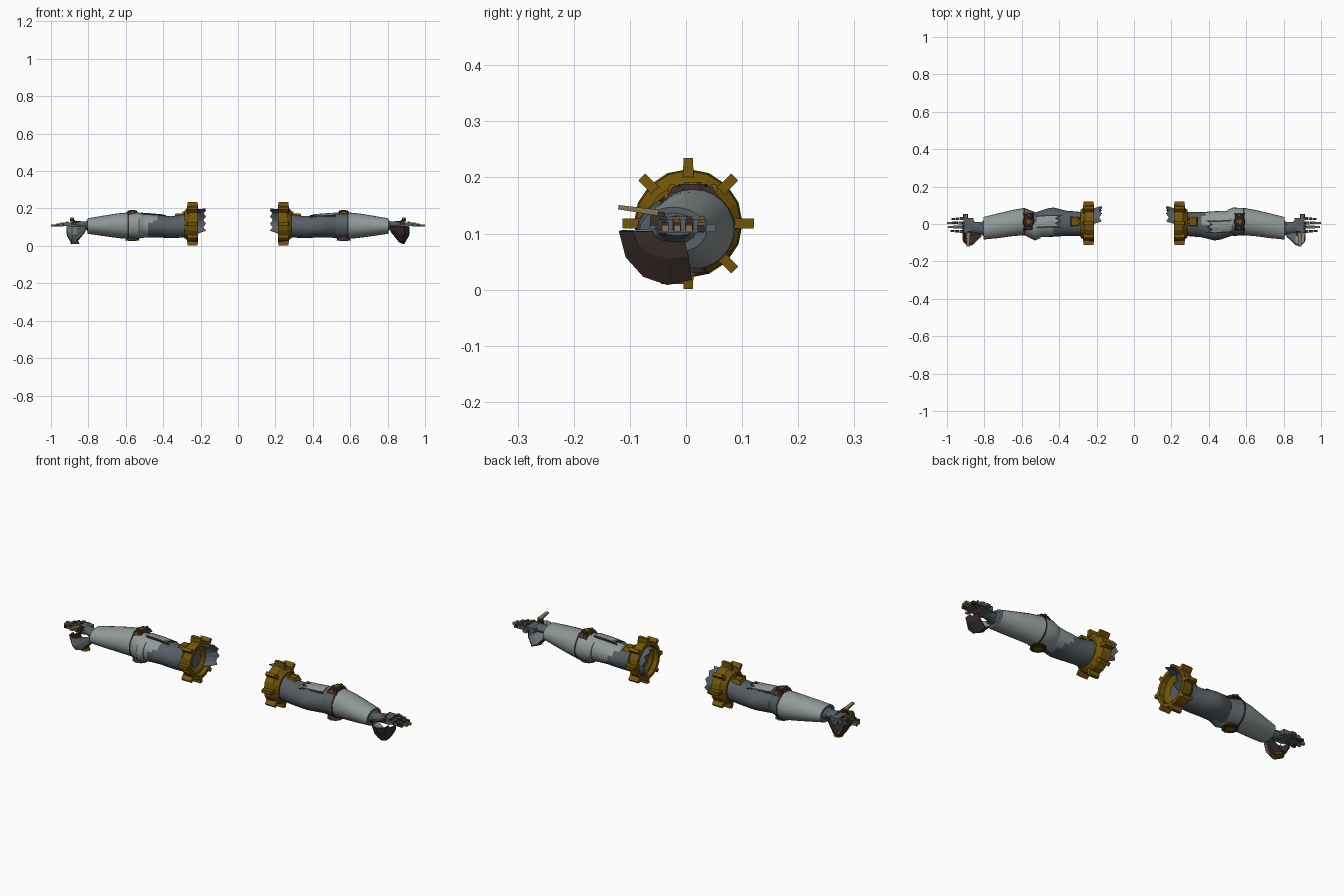
import bpy, bmesh, math
from mathutils import Vector, Matrix

cube = bpy.data.objects.get("Cube")
if cube:
    bpy.data.objects.remove(cube)


def material(name, rgb):
    m = bpy.data.materials.new(name)
    m.use_nodes = True
    m.diffuse_color = (*rgb, 1)
    m.node_tree.nodes["Principled BSDF"].inputs["Base Color"].default_value = (*rgb, 1)
    return m


LIGHT = material("pale_grey", (0.27, 0.32, 0.31))
SLATE = material("slate", (0.095, 0.115, 0.13))
GOLD = material("old_gold", (0.17, 0.092, 0.002))
BROWN = material("dark_brown", (0.04, 0.026, 0.023))
TAN = material("tan", (0.26, 0.17, 0.08))


def finish(name, bm, mats, side, rule=None, smooth=False):
    """Flip to the given side, paint by rule and link."""
    for v in bm.verts:
        v.co.x *= side
    bmesh.ops.recalc_face_normals(bm, faces=bm.faces[:])
    for f in bm.faces:
        f.smooth = smooth
        if rule:
            f.material_index = rule(f.calc_center_median())
    me = bpy.data.meshes.new(name)
    bm.to_mesh(me)
    bm.free()
    for m in mats:
        me.materials.append(m)
    ob = bpy.data.objects.new(("left_" if side > 0 else "right_") + name, me)
    bpy.context.collection.objects.link(ob)
    if smooth:
        bpy.ops.object.select_all(action="DESELECT")
        ob.select_set(True)
        bpy.context.view_layer.objects.active = ob
        bpy.ops.object.shade_smooth_by_angle(angle=math.radians(35))
    return ob


def loft(name, sections, mats, side, sides=24, rule=None, smooth=True, closed=False):
    """Elliptical sections (x, y, z, half y, half z) joined along the arm."""
    bm = bmesh.new()
    rings = []
    for x, y, z, ry, rz in sections:
        angles = [math.tau * i / sides for i in range(sides)]
        rings.append([bm.verts.new((x, y + ry * math.cos(a), z + rz * math.sin(a))) for a in angles])
    pairs = list(zip(rings, rings[1:]))
    if closed:
        pairs.append((rings[-1], rings[0]))
    for a, b in pairs:
        for i in range(sides):
            j = (i + 1) % sides
            bm.faces.new((a[i], a[j], b[j], b[i]))
    if not closed:
        bm.faces.new(rings[0])
        bm.faces.new(rings[-1])
    return finish(name, bm, mats, side, rule, smooth)


def box(bm, centre, size, taper=1.0, rot=None):
    """Block whose outer (+z local) end is tapered."""
    vs = bmesh.ops.create_cube(bm, size=1)["verts"]
    for v in vs:
        k = taper if v.co.z > 0 else 1
        p = Vector((v.co.x * size[0] * k, v.co.y * size[1] * k, v.co.z * size[2]))
        v.co = Vector(centre) + (rot @ p if rot else p)


def disc(bm, centre, radius, depth, sides=10):
    bmesh.ops.create_cone(bm, cap_ends=True, segments=sides, radius1=radius, radius2=radius * 0.75,
                          depth=depth, matrix=Matrix.Translation(centre))


def patch(name, sections, a0, a1, steps, mats, side, thick, jag=0.0, rule=None):
    """Open plate over an angle range; first material outside, last inside."""
    bm = bmesh.new()
    rows = []
    for k, (x, y, z, ry, rz) in enumerate(sections):
        row = []
        for i in range(steps + 1):
            a = math.radians(a0 + (a1 - a0) * i / steps)
            dx = jag * (i % 2) if k == 0 else 0
            row.append(bm.verts.new((x + dx, y + ry * math.cos(a), z + rz * math.sin(a))))
        rows.append(row)
    for a, b in zip(rows, rows[1:]):
        for i in range(steps):
            bm.faces.new((a[i], a[i + 1], b[i + 1], b[i]))
    ob = finish(name, bm, mats, side, rule)
    face = ob.data.polygons[0]
    out = face.center - Vector((face.center.x, sections[0][1], sections[0][2]))
    if face.normal.dot(out) < 0:
        ob.data.flip_normals()
    mod = ob.modifiers.new("thickness", "SOLIDIFY")
    mod.thickness = thick
    mod.offset = -1
    mod.material_offset = len(mats) - 1


def left_worn(c):
    return int(c.y > 0 and c.x > 0.41 - 1.1 * (c.z - 0.105))


def right_worn(c):
    return int(c.y < 0 and -c.x > 0.48 - 1.1 * max(c.z - 0.105, 0))


for s in (1, -1):
    # Upper arm, twisted half a turn from one side to the other
    loft("upper_arm", [(0.25, 0, 0.112, 0.068, 0.067), (0.29, 0, 0.107, 0.065, 0.062),
                       (0.325, -0.002 * s, 0.103, 0.066, 0.06),
                       (0.36, -0.004 * s, 0.1, 0.067, 0.058), (0.385, -0.006 * s, 0.102, 0.071, 0.059),
                       (0.41, -0.008 * s, 0.104, 0.075, 0.06), (0.43, -0.01 * s, 0.105, 0.078, 0.06),
                       (0.455, -0.008 * s, 0.106, 0.077, 0.061), (0.48, -0.004 * s, 0.108, 0.074, 0.063),
                       (0.53, 0.006 * s, 0.108, 0.066, 0.066)],
         [SLATE, LIGHT], s, 24, left_worn if s > 0 else right_worn)
    loft("elbow", [(0.5, 0.01 * s, 0.108, 0.066, 0.06), (0.53, 0.012 * s, 0.108, 0.076, 0.07),
                   (0.585, 0.012, 0.108, 0.073, 0.072)],
         [SLATE, LIGHT], s, 24, lambda c: int(s * c.y > -0.01))
    loft("elbow_band", [(0.582, 0.012, 0.108, 0.0745, 0.0735), (0.59, 0.012, 0.108, 0.0745, 0.0735)],
         [BROWN], s)

    # Forearm bending forward, with a dark wrist
    loft("forearm", [(0.588, 0.013, 0.108, 0.073, 0.071), (0.65, 0.005, 0.108, 0.07, 0.065),
                     (0.73, -0.01, 0.107, 0.066, 0.053), (0.805, -0.023, 0.106, 0.06, 0.041)],
         [LIGHT, SLATE], s, 24, lambda c: int(abs(c.x) > 0.8))
    loft("wrist", [(0.8, -0.023, 0.108, 0.048, 0.032), (0.815, -0.023, 0.109, 0.032, 0.022),
                   (0.85, -0.018, 0.112, 0.03, 0.02), (0.87, -0.015, 0.114, 0.036, 0.018)],
         [SLATE], s, 12, smooth=False)

    # Worn pale plate with a dark edge on top of the upper arm
    mid = 90 + 12 * s
    for name, mat, x0, lift, half in (("plate_edge", BROWN, 0.385, 0, 26), ("top_plate", LIGHT, 0.4, 0.002, 20)):
        patch(name, [(x0, 0, 0.106, 0.078, 0.061 + lift), (0.46, 0, 0.108, 0.08, 0.064 + lift),
                     (0.52, 0.004 * s, 0.108, 0.079, 0.068 + lift)],
              mid - half, mid + half, 4, [mat], s, 0.004, 0.025)

    # Torn shoulder sleeve sticking out of the collar at the back
    patch("shoulder_sleeve", [(0.172, 0.02, 0.13, 0.074, 0.07), (0.215, 0.008, 0.12, 0.077, 0.077),
                              (0.24, 0, 0.115, 0.074, 0.074)], -45, 95, 8, [SLATE], s, 0.004, 0.015)

    # Gold collar: hollow flared ring with an inner lip and eight studs
    loft("collar", [(0.215, 0.004, 0.118, 0.097, 0.097), (0.262, 0.004, 0.118, 0.094, 0.094),
                    (0.285, 0.002, 0.115, 0.074, 0.074), (0.285, 0.002, 0.115, 0.064, 0.064),
                    (0.248, 0.002, 0.115, 0.045, 0.045), (0.238, 0.002, 0.115, 0.06, 0.06),
                    (0.238, 0.003, 0.116, 0.078, 0.078), (0.215, 0.004, 0.118, 0.08, 0.08)],
         [GOLD], s, 16, smooth=False, closed=True)
    bm = bmesh.new()
    for i in range(8):
        rot = Matrix.Rotation(i * math.tau / 8, 3, "X")
        box(bm, Vector((0.243, 0.004, 0.118)) + rot @ Vector((0, 0, 0.097)), (0.06, 0.019, 0.04), 0.9, rot)
    # Boss on top of the upper arm
    box(bm, (0.315, 0.012, 0.163), (0.055, 0.055, 0.022), 0.7)
    box(bm, (0.285, 0.012, 0.168), (0.03, 0.03, 0.03), 0.7)
    finish("collar_studs", bm, [GOLD], s)

    # Medallions above and below the elbow
    bm = bmesh.new()
    box(bm, (0.565, 0.012, 0.174), (0.055, 0.095, 0.02), 0.75)
    disc(bm, (0.565, 0.012, 0.18), 0.034, 0.016)
    disc(bm, (0.565, 0, 0.04), 0.04, 0.02)
    finish("medallion_base", bm, [BROWN], s)
    bm = bmesh.new()
    disc(bm, (0.565, 0.012, 0.185), 0.02, 0.014, 6)
    disc(bm, (0.565, 0, 0.03), 0.024, 0.008, 8)
    for k in (-1, 1):
        box(bm, (0.565, 0.012 + 0.036 * k, 0.181), (0.018, 0.018, 0.012), 0.6)
    finish("medallion_gold", bm, [GOLD], s)

    # Cupped guard hanging in front of and below the hand
    patch("wrist_guard", [(0.815, -0.025, 0.108, 0.042, 0.032), (0.862, -0.027, 0.108, 0.085, 0.09),
                          (0.888, -0.028, 0.108, 0.092, 0.1), (0.915, -0.025, 0.105, 0.07, 0.05),
                          (0.918, -0.02, 0.105, 0.04, 0.02)],
          182, 295, 4, [BROWN, LIGHT] if s > 0 else [LIGHT, BROWN], s, 0.005,
          rule=lambda c: int(s < 0 and c.y > -0.05))
    if s < 0:
        bm = bmesh.new()
        disc(bm, (0.872, -0.02, 0.017), 0.025, 0.014, 8)
        finish("guard_stud", bm, [GOLD], s)

    # Hand: palm, jointed fingers and raised thumb
    bm = bmesh.new()
    box(bm, (0.885, -0.008, 0.113), (0.055, 0.08, 0.024))
    box(bm, (0.9, 0.042, 0.11), (0.026, 0.024, 0.014), 0.8)
    finish("palm", bm, [SLATE], s)
    for i in range(4):
        y = -0.04 + 0.023 * i
        tip = (0.982, 0.996, 1.0, 0.975)[i]
        step = (tip - 0.91) / 3
        bm = bmesh.new()
        for k in range(3):
            box(bm, (0.91 + step * (k + 0.5), y * (1 - 0.04 * k), 0.115 - 0.003 * k),
                (step * 0.95, 0.016 - 0.002 * k, 0.018 - 0.003 * k))
        finish("finger", bm, [SLATE, BROWN, TAN], s,
               lambda c: 2 if abs(c.x) > 0.98 else int(abs(c.x) > 0.955))
        bm = bmesh.new()
        box(bm, (0.912, y, 0.124), (0.016, 0.014, 0.012), 0.7)
        box(bm, (0.945, y, 0.121), (0.01, 0.01, 0.008), 0.7)
        finish("knuckle", bm, [GOLD if i % 2 else BROWN], s)
    bm = bmesh.new()
    box(bm, (0.887, -0.085, 0.142), (0.022, 0.011, 0.072), 0.7, Matrix.Rotation(math.radians(82), 3, "X"))
    finish("thumb_blade", bm, [TAN], s)
    bm = bmesh.new()
    box(bm, (0.88, -0.05, 0.126), (0.024, 0.03, 0.024), 0.8)
    finish("thumb_base", bm, [BROWN], s)
